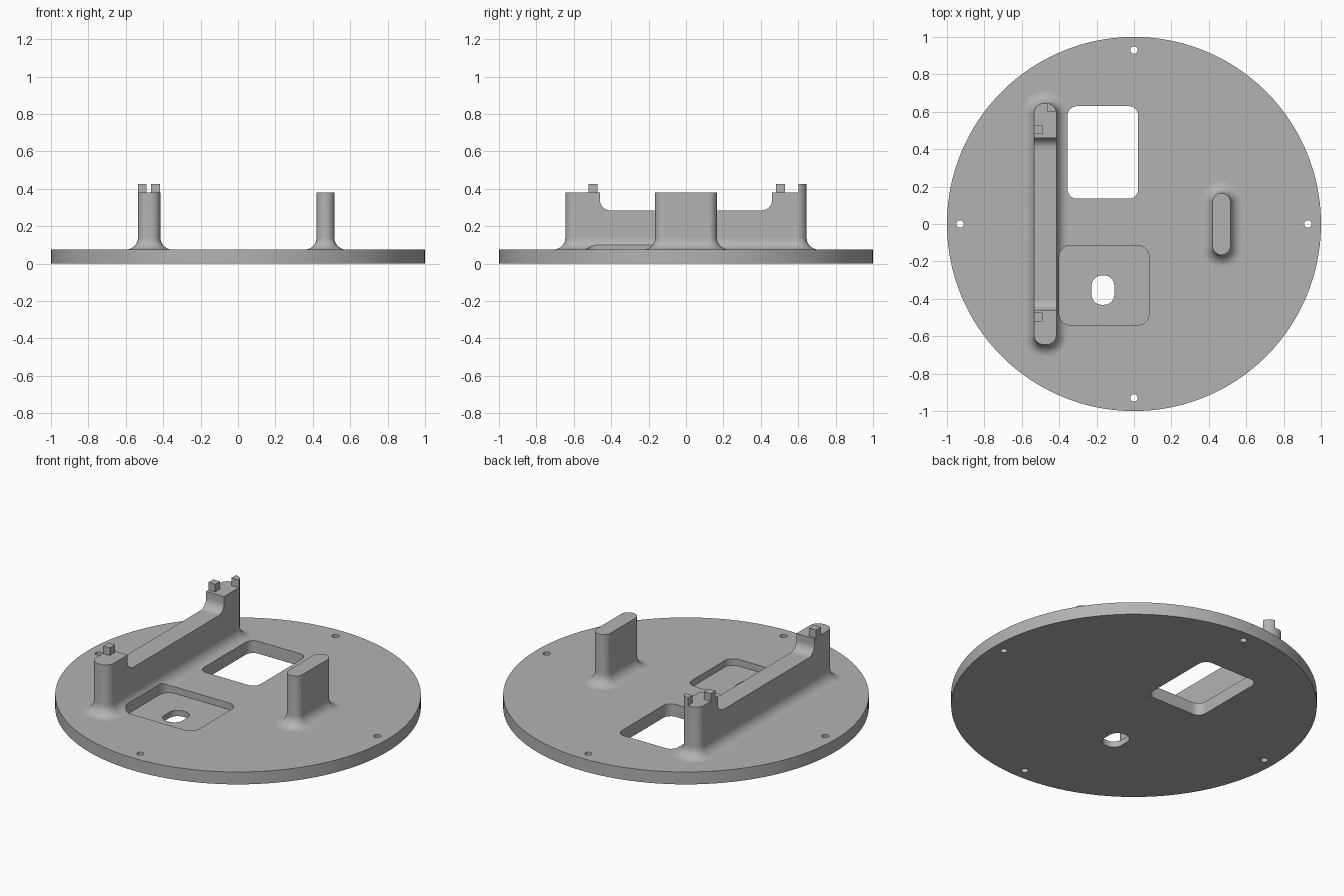
import bpy, bmesh, math
from mathutils import Matrix

cube = bpy.data.objects.get("Cube")
if cube:
    bpy.data.objects.remove(cube, do_unlink=True)

grey = bpy.data.materials.new("plain grey")
grey.use_nodes = True
COLOUR = (0.45, 0.45, 0.45, 1)
grey.diffuse_color = COLOUR
grey.node_tree.nodes["Principled BSDF"].inputs["Base Color"].default_value = COLOUR


def outline(x0, x1, y0, y1, r, grow=0, seg=10):
    """Rounded rectangle, grown outward by an offset."""
    pts = []
    corners = [(x1 - r, y1 - r), (x0 + r, y1 - r), (x0 + r, y0 + r), (x1 - r, y0 + r)]
    for i, (cx, cy) in enumerate(corners):
        for k in range(seg + 1):
            a = math.pi / 2 * (i + k / seg)
            pts.append((cx + (r + grow) * math.cos(a), cy + (r + grow) * math.sin(a)))
    return pts


def circle(cx, cy, r, n):
    return [(cx + r * math.cos(math.tau * i / n), cy + r * math.sin(math.tau * i / n))
            for i in range(n)]


def loft(name, rings):
    """Closed solid through a stack of (points, z) rings."""
    bm = bmesh.new()
    loops = [[bm.verts.new((x, y, z)) for x, y in pts] for pts, z in rings]
    n = len(loops[0])
    bm.faces.new(loops[0][::-1])
    bm.faces.new(loops[-1])
    for low, high in zip(loops, loops[1:]):
        for i in range(n):
            j = (i + 1) % n
            bm.faces.new((low[i], low[j], high[j], high[i]))
    bmesh.ops.recalc_face_normals(bm, faces=bm.faces)
    mesh = bpy.data.meshes.new(name)
    bm.to_mesh(mesh)
    bm.free()
    mesh.materials.append(grey)
    ob = bpy.data.objects.new(name, mesh)
    bpy.context.collection.objects.link(ob)
    return ob


def prism(name, pts, z0, z1):
    return loft(name, [(pts, z0), (pts, z1)])


def box(name, x0, x1, y0, y1, z0, z1):
    return prism(name, [(x0, y0), (x1, y0), (x1, y1), (x0, y1)], z0, z1)


def select(ob):
    bpy.ops.object.select_all(action='DESELECT')
    ob.select_set(True)
    bpy.context.view_layer.objects.active = ob


def combine(ob, tool, operation):
    """Apply a boolean and discard the tool."""
    mod = ob.modifiers.new("combine", 'BOOLEAN')
    mod.operation, mod.solver, mod.object = operation, 'EXACT', tool
    select(ob)
    bpy.ops.object.modifier_apply(modifier=mod.name)
    bpy.data.objects.remove(tool, do_unlink=True)


DECK, TOP, FILLET = 0.075, 0.38, 0.065
WALL = (-0.535, -0.415, -0.645, 0.645, 0.052)
POST = (0.42, 0.515, -0.165, 0.165, 0.047)


def filleted_post(name, shape, steps=10):
    """Upright with a concave fillet blending into the deck."""
    rings = [(outline(*shape, grow=FILLET), DECK / 2)]
    for k in range(steps + 1):
        a = math.pi / 2 * k / steps
        rings.append((outline(*shape, grow=FILLET * (1 - math.sin(a))),
                      DECK + FILLET * (1 - math.cos(a))))
    rings.append((outline(*shape), TOP))
    return loft(name, rings)


# Long wall with its lowered middle
wall = filleted_post("long_wall", WALL)
saddle = prism("saddle_cutter", outline(0.285, 0.7, -0.46, 0.46, 0.055), -0.8, -0.2)
saddle.data.transform(Matrix(((0, 0, 1, 0), (0, 1, 0, 0), (1, 0, 0, 0), (0, 0, 0, 1))))
saddle.data.flip_normals()
combine(wall, saddle, 'DIFFERENCE')

# Round base joined with the uprights
base = prism("base_plate", circle(0, 0, 1, 160), 0, DECK)
combine(base, wall, 'UNION')
combine(base, filleted_post("short_post", POST), 'UNION')

# Window, shallow pocket, slot and four screw holes
combine(base, prism("pocket", outline(-0.4, 0.08, -0.54, -0.115, 0.06), 0.035, 0.2), 'DIFFERENCE')
combine(base, prism("window", outline(-0.355, 0.022, 0.135, 0.63, 0.05), -0.1, 0.2), 'DIFFERENCE')
combine(base, prism("slot", outline(-0.227, -0.105, -0.432, -0.275, 0.055), -0.1, 0.2), 'DIFFERENCE')
for i in range(4):
    a = i * math.pi / 2
    hole = prism("screw_hole", circle(0.93 * math.cos(a), 0.93 * math.sin(a), 0.02, 24), -0.1, 0.2)
    combine(base, hole, 'DIFFERENCE')

select(base)
bpy.ops.object.shade_smooth_by_angle(angle=math.radians(30))
for f in base.data.polygons:
    if max(abs(c) for c in f.normal) > 0.9999:
        f.use_smooth = False

# Locating pegs on top of the wall
PEG = TOP + 0.046
box("back_peg", -0.535, -0.49, 0.482, 0.528, TOP, PEG)
box("front_peg", -0.535, -0.49, -0.522, -0.474, TOP, PEG)
end_peg = prism("end_peg", outline(*WALL), TOP, PEG)
combine(end_peg, box("end_peg_limit", -0.465, -0.3, 0.602, 0.8, 0.2, 0.6), 'INTERSECT')
select(end_peg)
bpy.ops.object.shade_smooth_by_angle(angle=math.radians(30))
